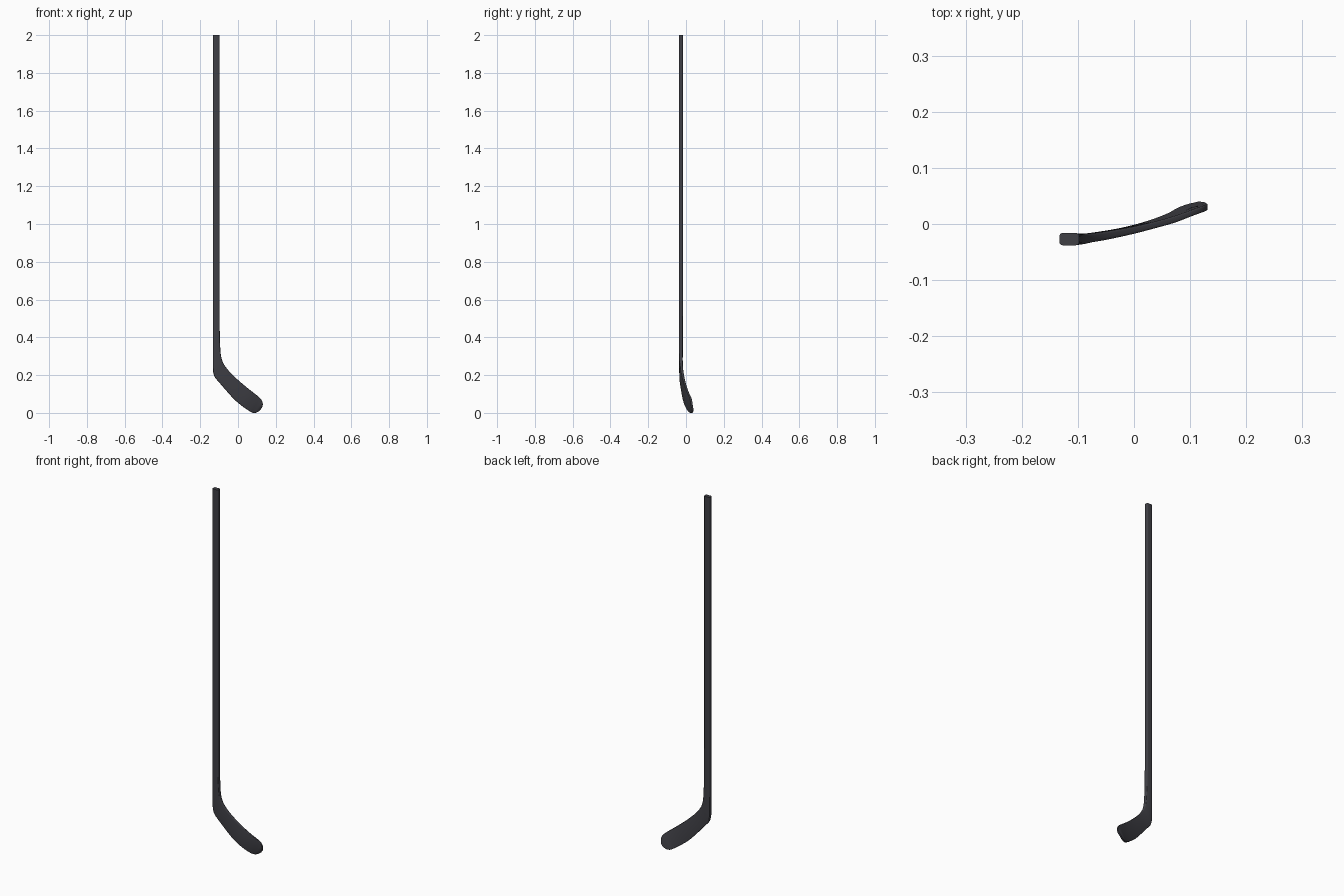
import bpy, bmesh, math
from mathutils import Vector

if "Cube" in bpy.data.objects:
    bpy.data.objects.remove(bpy.data.objects["Cube"])

# Stations along the stick: inner edge (x, y, z), outer edge (x, y, z), thickness
STATIONS = [
    ((-.098, -.027, .80), (-.133, -.027, .80), .022),
    ((-.098, -.027, .60), (-.133, -.027, .59), .022),
    ((-.097, -.027, .46), (-.133, -.027, .43), .021),
    ((-.095, -.027, .37), (-.133, -.027, .32), .020),
    ((-.091, -.027, .31), (-.133, -.027, .255), .019),
    ((-.083, -.026, .275), (-.131, -.027, .215), .018),
    ((-.070, -.024, .25), (-.122, -.027, .188), .016),
    ((-.045, -.020, .218), (-.100, -.026, .162), .015),
    ((0, -.011, .174), (-.055, -.019, .110), .013),
    ((.040, -.001, .140), (-.015, -.011, .067), .012),
    ((.075, .009, .112), (.025, .000, .034), .012),
    ((.105, .020, .089), (.058, .013, .011), .011),
    ((.122, .026, .072), (.076, .023, .001), .011),
    ((.130, .029, .055), (.091, .029, .000), .011),
    ((.131, .031, .042), (.104, .033, .005), .010),
    ((.127, .034, .027), (.114, .036, .011), .009),
]
SIDES = 4  # segments per rounded corner


def catmull(p0, p1, p2, p3, t):
    return 0.5 * (2 * p1 + (p2 - p0) * t + (2 * p0 - 5 * p1 + 4 * p2 - p3) * t ** 2
                  + (3 * p1 - p0 - 3 * p2 + p3) * t ** 3)


def ring(bm, inner, outer, thick):
    """Rounded rectangle spanning the two edges."""
    c, half = (inner + outer) / 2, (outer - inner).length / 2
    u = (outer - inner).normalized()
    n = Vector((0, 1, 0))
    n = (n - u * n.dot(u)).normalized()
    h = thick / 2
    r = min(h, half) * .55
    verts = []
    for k, (sx, sy) in enumerate([(1, 1), (-1, 1), (-1, -1), (1, -1)]):
        for j in range(SIDES + 1):
            a = math.pi / 2 * (k + j / SIDES)
            verts.append(bm.verts.new(c + u * (sx * (half - r) + r * math.cos(a))
                                      + n * (sy * (h - r) + r * math.sin(a))))
    return verts


# Smoothly interpolated sections, with the long straight shaft on top
pts = [(Vector(a), Vector(b), t) for a, b, t in STATIONS]
sections = [(Vector((-.098, -.027, 2)), Vector((-.133, -.027, 2)), .022)]
for i in range(len(pts) - 1):
    q = [pts[max(0, min(len(pts) - 1, i + d))] for d in (-1, 0, 1, 2)]
    for s in range(4):
        sections.append(tuple(catmull(*[p[k] for p in q], s / 4) for k in range(3)))
sections.append(pts[-1])

# Loft shaft and blade as one skin
bm = bmesh.new()
rings = [ring(bm, *s) for s in sections]
for a, b in zip(rings, rings[1:]):
    for i in range(len(a)):
        j = (i + 1) % len(a)
        bm.faces.new((a[i], a[j], b[j], b[i]))
bm.faces.new(rings[0])
bm.faces.new(rings[-1])
bmesh.ops.recalc_face_normals(bm, faces=bm.faces)
mesh = bpy.data.meshes.new("hockey_stick")
bm.to_mesh(mesh)
bm.free()
stick = bpy.data.objects.new("hockey_stick", mesh)
bpy.context.collection.objects.link(stick)

# Dark composite material
mat = bpy.data.materials.new("dark_composite")
mat.diffuse_color = (.05, .05, .06, 1)
mat.use_nodes = True
mat.node_tree.nodes["Principled BSDF"].inputs["Base Color"].default_value = mat.diffuse_color
mesh.materials.append(mat)

bpy.context.view_layer.objects.active = stick
stick.select_set(True)
bpy.ops.object.shade_smooth_by_angle(angle=math.radians(40))
